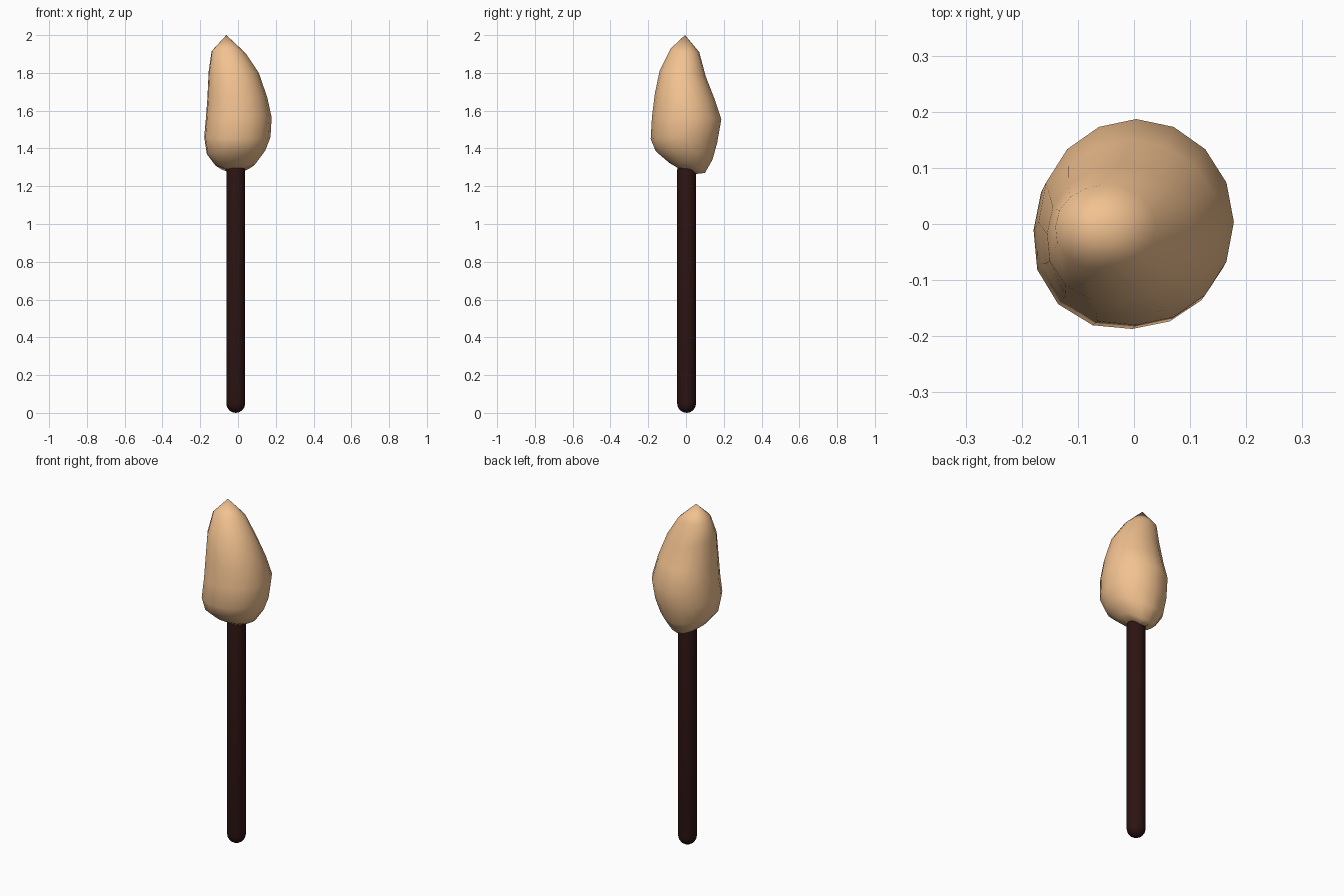
import bpy, bmesh
from math import sin, cos, pi

if "Cube" in bpy.data.objects:
    bpy.data.objects.remove(bpy.data.objects["Cube"])


def make_part(name, rings, bottom, top, color):
    """Skin a stack of rings (lists of points, top to bottom) closed by two poles."""
    bm = bmesh.new()
    loops = [[bm.verts.new(p) for p in ring] for ring in rings]
    n = len(loops[0])
    t, b = bm.verts.new(top), bm.verts.new(bottom)
    for i in range(n):
        j = (i + 1) % n
        bm.faces.new((t, loops[0][i], loops[0][j]))
        bm.faces.new((b, loops[-1][j], loops[-1][i]))
        for u, l in zip(loops, loops[1:]):
            bm.faces.new((u[i], l[i], l[j], u[j]))
    bmesh.ops.recalc_face_normals(bm, faces=bm.faces)
    for f in bm.faces:
        f.smooth = True
    me = bpy.data.meshes.new(name)
    bm.to_mesh(me)
    bm.free()
    mat = bpy.data.materials.new(name + "_color")
    mat.diffuse_color = color
    mat.use_nodes = True
    mat.node_tree.nodes["Principled BSDF"].inputs["Base Color"].default_value = mat.diffuse_color
    me.materials.append(mat)
    ob = bpy.data.objects.new(name, me)
    bpy.context.collection.objects.link(ob)
    return ob


# Stick: capsule with rounded ends
CX, CY, R, N = -0.012, 0.003, 0.05, 24
BOT, TOP = 0.0, 1.335
profile = [(R * sin(a), TOP - R + R * cos(a)) for a in (pi / 8, pi / 4, 3 * pi / 8, pi / 2)]
profile += [(r, BOT + TOP - z) for r, z in reversed(profile)]
stick_rings = [[(CX + r * cos(2 * pi * i / N), CY + r * sin(2 * pi * i / N), z)
                for i in range(N)] for r, z in profile]
make_part("stick", stick_rings, (CX, CY, BOT), (CX, CY, TOP), (0.025, 0.007, 0.006, 1))

# Bud: lopsided rings, each given by (offset, height) at right, back, left, front
SECTIONS = [
    ((0.04, 1.905), (0.07, 1.91), (-0.14, 1.915), (-0.08, 1.93)),
    ((0.11, 1.80), (0.105, 1.78), (-0.155, 1.81), (-0.14, 1.81)),
    ((0.155, 1.67), (0.15, 1.665), (-0.163, 1.65), (-0.165, 1.69)),
    ((0.178, 1.565), (0.187, 1.555), (-0.17, 1.56), (-0.18, 1.57)),
    ((0.172, 1.46), (0.165, 1.43), (-0.179, 1.46), (-0.187, 1.45)),
    ((0.145, 1.39), (0.14, 1.34), (-0.165, 1.37), (-0.16, 1.385)),
    ((0.09, 1.315), (0.10, 1.27), (-0.12, 1.31), (-0.09, 1.325)),
    ((0.03, 1.29), (0.055, 1.265), (-0.05, 1.285), (-0.04, 1.295)),
]


def bud_ring(sec, n=16):
    (xr, zr), (yb, zb), (xl, zl), (yf, zf) = sec
    pts = []
    for i in range(n):
        a = 2 * pi * i / n
        c, s = cos(a), sin(a)
        z = c * c * (zr if c > 0 else zl) + s * s * (zb if s > 0 else zf)
        k = 1 + 0.06 * max(0, c * s * 2) * (c < 0)  # fuller front-left side
        pts.append(((xr + xl) / 2 + k * c * (xr - xl) / 2,
                    (yb + yf) / 2 + k * s * (yb - yf) / 2, z))
    return pts


make_part("bud", [bud_ring(s) for s in SECTIONS],
          (-0.01, 0.005, 1.285), (-0.062, -0.005, 2.0), (0.89, 0.54, 0.28, 1))
